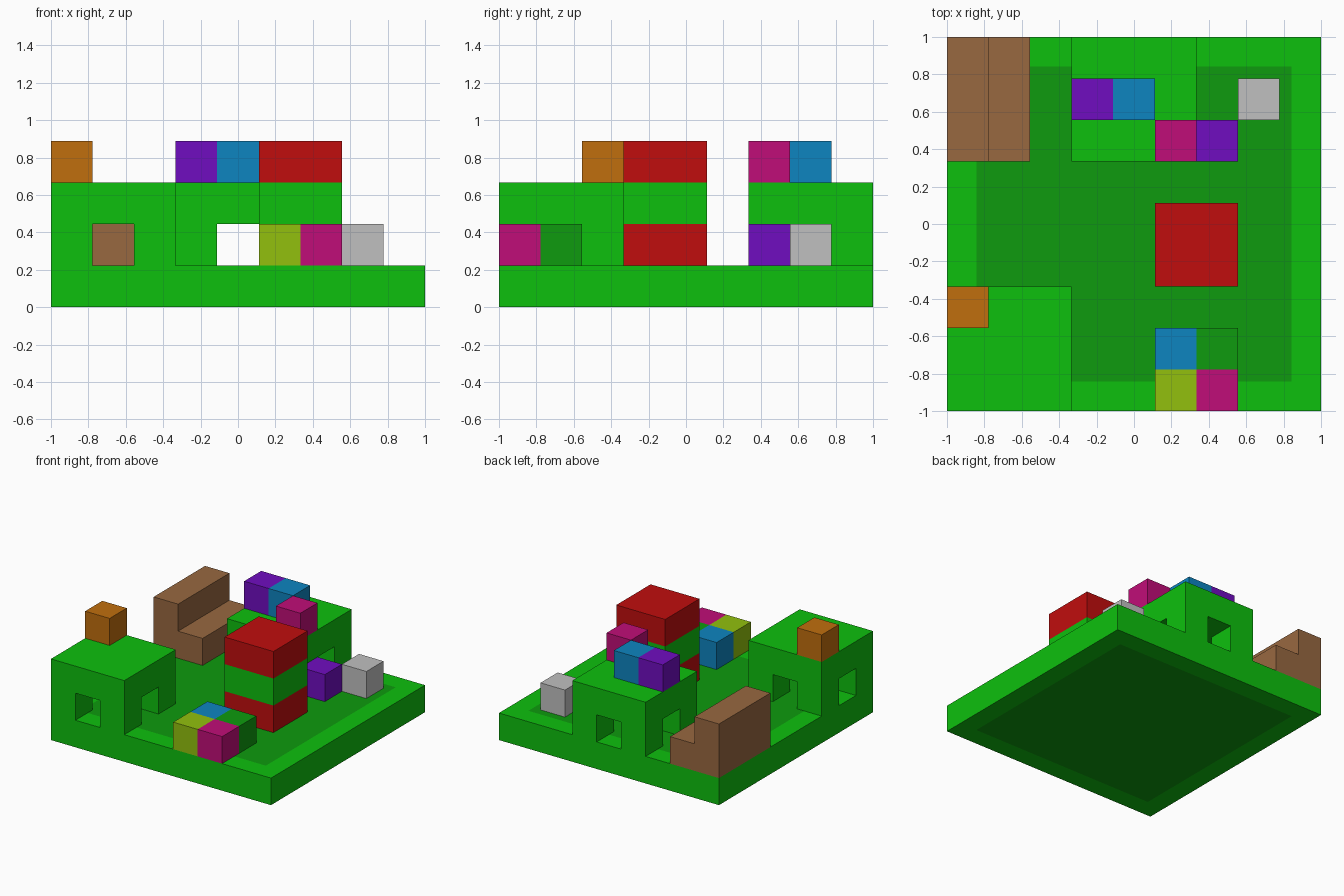
import bpy
import bmesh
import math
from itertools import product
from mathutils import Vector

default = bpy.data.objects.get("Cube")
if default:
    bpy.data.objects.remove(default, do_unlink=True)

N = 9            # blocks along each side
U = 2 / N        # block size


def linear(c):
    c /= 255
    return c / 12.92 if c <= 0.04045 else ((c + 0.055) / 1.055) ** 2.4


def colour(name, r, g, b):
    mat = bpy.data.materials.new(name)
    mat.use_nodes = True
    value = (linear(r), linear(g), linear(b), 1)
    mat.diffuse_color = value
    mat.node_tree.nodes["Principled BSDF"].inputs["Base Color"].default_value = value
    return mat


green = colour("green", 13, 192, 13)
dark_green = colour("dark green", 14, 155, 14)
red = colour("red", 192, 13, 13)
orange = colour("orange", 192, 110, 13)
brown = colour("brown", 152, 104, 64)
purple = colour("purple", 112, 13, 192)
blue = colour("blue", 13, 133, 192)
magenta = colour("magenta", 192, 13, 120)
lime = colour("lime", 146, 192, 13)
grey = colour("grey", 192, 192, 192)


def finish(bm, name, *mats):
    mesh = bpy.data.meshes.new(name)
    bm.to_mesh(mesh)
    bm.free()
    for mat in mats:
        mesh.materials.append(mat)
    obj = bpy.data.objects.new(name, mesh)
    bpy.context.collection.objects.link(obj)
    return obj


def area(i, j, k, ni=1, nj=1, nk=1):
    """Set of grid cells in a box; k is the storey above the base."""
    return set(product(range(i, i + ni), range(j, j + nj), range(k, k + nk)))


def blocks(name, cells, mat):
    """Outer skin of a set of cells, merged into large flat faces."""
    bm = bmesh.new()
    for cell in cells:
        for axis, side in product(range(3), (-1, 1)):
            step = [0, 0, 0]
            step[axis] = side
            if tuple(c + s for c, s in zip(cell, step)) in cells:
                continue
            n = Vector(step)
            a = Vector((n.y, n.z, n.x))
            b = n.cross(a)
            mid = Vector(cell) + Vector((0.5, 0.5, 0.5)) + n / 2
            ring = [mid + (p * a + q * b) / 2
                    for p, q in ((-1, -1), (1, -1), (1, 1), (-1, 1))]
            bm.faces.new([bm.verts.new((v.x * U - 1, v.y * U - 1, v.z * U)) for v in ring])
    bmesh.ops.remove_doubles(bm, verts=bm.verts, dist=U / 100)
    bmesh.ops.dissolve_limit(bm, angle_limit=math.radians(1),
                             verts=bm.verts, edges=bm.edges)
    return finish(bm, name, mat)


# Base slab with a darker centre on its top and bottom
bm = bmesh.new()
bmesh.ops.create_cube(bm, size=1)
bmesh.ops.scale(bm, vec=(2, 2, U), verts=bm.verts)
bmesh.ops.translate(bm, vec=(0, 0, U / 2), verts=bm.verts)
centres = [f for f in bm.faces if abs(f.normal.z) > 0.9]
bmesh.ops.inset_individual(bm, faces=centres, thickness=U)
for face in centres:
    face.material_index = 1
finish(bm, "base", green, dark_green)


# Huts with a window in every wall
def hut(name, i, j):
    cross = area(i + 1, j, 1, 1, 3) | area(i, j + 1, 1, 3, 1)
    blocks(name, area(i, j, 1, 3, 3, 2) - cross, green)


hut("front_hut", 0, 0)
hut("back_hut", 3, 6)

# Stepped bench in the back corner
blocks("stepped_bench", area(0, 6, 1, 1, 3, 2) | area(1, 6, 1, 1, 3), brown)

# Striped tower
for storey, (label, mat) in enumerate((("lower", red), ("middle", green), ("upper", red)), 1):
    blocks("tower_" + label, area(5, 3, storey, 2, 2), mat)

# Loose single blocks
for name, cell, mat in (
    ("chimney", (0, 2, 3), orange),
    ("roof_purple_block", (3, 7, 3), purple),
    ("roof_blue_block", (4, 7, 3), blue),
    ("roof_magenta_block", (5, 6, 3), magenta),
    ("side_purple_block", (6, 6, 1), purple),
    ("side_grey_block", (7, 7, 1), grey),
    ("front_lime_block", (5, 0, 1), lime),
    ("front_magenta_block", (6, 0, 1), magenta),
    ("front_blue_block", (5, 1, 1), blue),
    ("front_green_block", (6, 1, 1), dark_green),
):
    blocks(name, area(*cell), mat)
